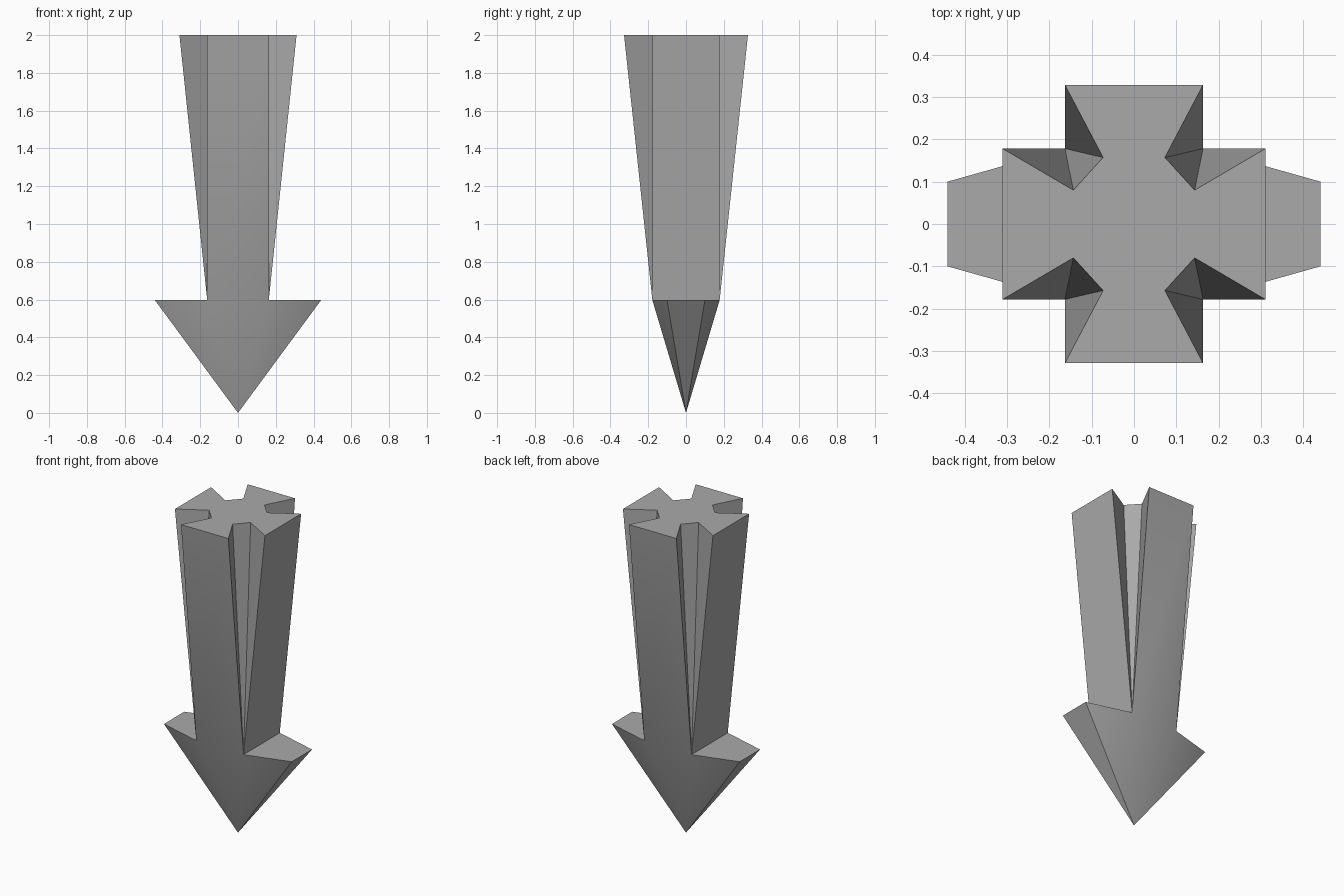
import bpy
import bmesh
import math

default = bpy.data.objects.get("Cube")
if default:
    bpy.data.objects.remove(default, do_unlink=True)

# Single flat grey
grey = bpy.data.materials.new("mid_grey")
grey.use_nodes = True
colour = (0.4, 0.4, 0.4, 1)
grey.diffuse_color = colour
grey.node_tree.nodes["Principled BSDF"].inputs["Base Color"].default_value = colour

NECK_Z, TOP_Z = 0.597, 2.0
CORNER = (0.163, 0.178)      # where shaft and head meet
BARB = (0.44, 0.10)          # outer end of each barb
# One quadrant of the notched top, from the back arm to the side arm
NOTCH = [(0.163, 0.328), (0.073, 0.157), (0.143, 0.08), (0.31, 0.178)]
QUADRANTS = [(1, 1), (1, -1), (-1, -1), (-1, 1)]   # clockwise from above

bm = bmesh.new()


def vert(point, z, sx, sy):
    return bm.verts.new((point[0] * sx, point[1] * sy, z))


corners, barbs, rims = [], [], []
for sx, sy in QUADRANTS:
    corners.append(vert(CORNER, NECK_Z, sx, sy))
    barbs.append(vert(BARB, NECK_Z, sx, sy))
    points = NOTCH if sx * sy > 0 else NOTCH[::-1]
    rims.append([vert(p, TOP_Z, sx, sy) for p in points])
tip = bm.verts.new((0, 0, 0))

# Notches narrow down to each shaft corner; flat panels close the four arms
for i in range(4):
    j = (i + 1) % 4
    for a, b in zip(rims[i], rims[i][1:]):
        bm.faces.new((a, b, corners[i]))
    bm.faces.new((rims[i][-1], rims[j][0], corners[j], corners[i]))
    # Head slopes from each corner and barb to the tip
    bm.faces.new((corners[i], barbs[i], tip))
    if i % 2 == 0:
        # Flat barb top and its end face
        bm.faces.new((corners[i], corners[j], barbs[j], barbs[i]))
        bm.faces.new((barbs[i], barbs[j], tip))
    else:
        bm.faces.new((corners[i], corners[j], tip))

# Cross-shaped top
bm.faces.new([v for rim in rims for v in rim])
bmesh.ops.recalc_face_normals(bm, faces=bm.faces[:])

mesh = bpy.data.meshes.new("arrow_post")
bm.to_mesh(mesh)
bm.free()
mesh.materials.append(grey)
arrow = bpy.data.objects.new("arrow_post", mesh)
bpy.context.collection.objects.link(arrow)

# Soft blend from shaft to head, crisp edges elsewhere
bpy.ops.object.select_all(action="DESELECT")
arrow.select_set(True)
bpy.context.view_layer.objects.active = arrow
bpy.ops.object.shade_smooth_by_angle(angle=math.radians(30))
